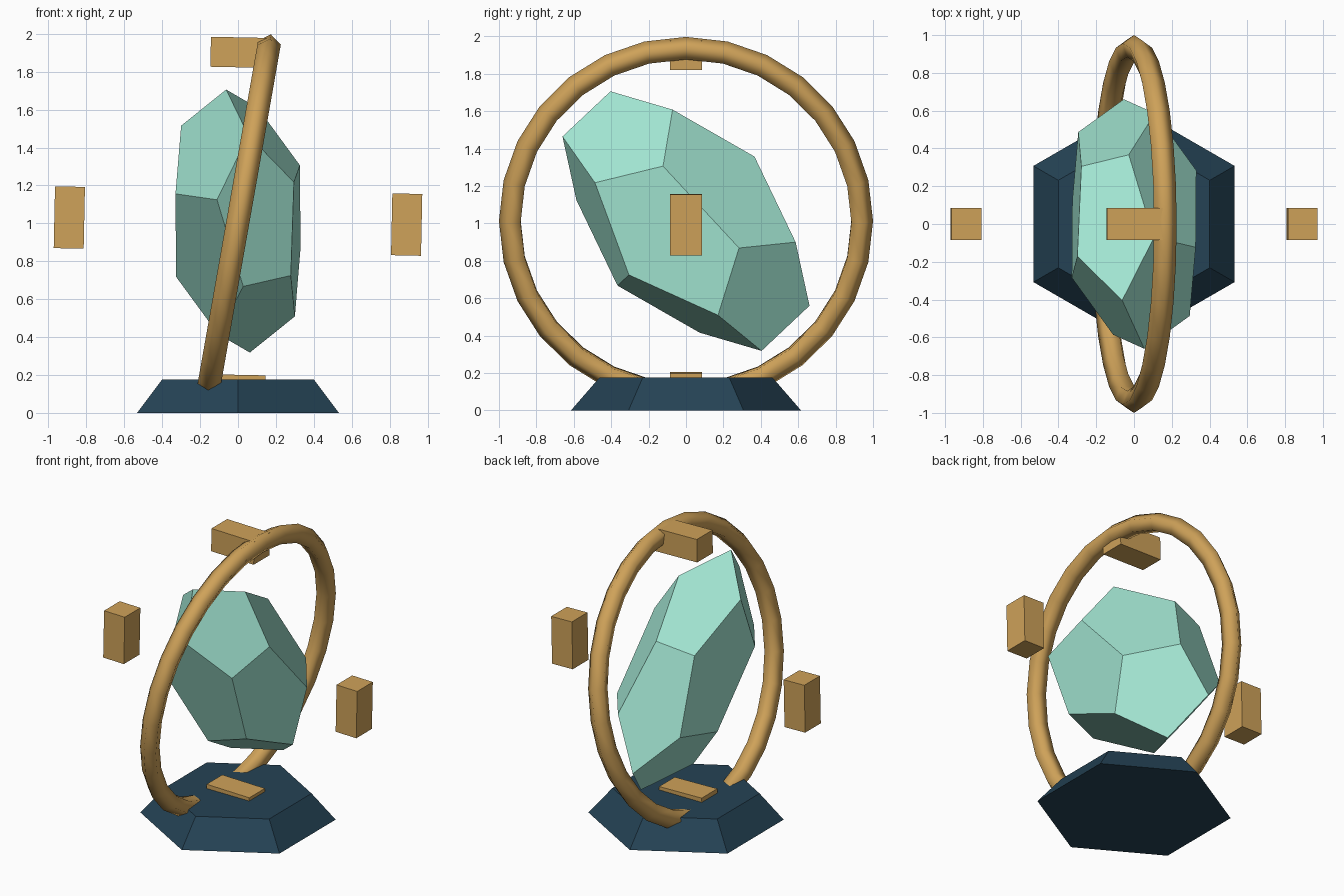
import bpy, bmesh, math
from mathutils import Vector

if "Cube" in bpy.data.objects:
    bpy.data.objects.remove(bpy.data.objects["Cube"])

CENTRE = Vector((0, 0, 1.012))


def material(name, rgb):
    m = bpy.data.materials.new(name)
    m.diffuse_color = (*rgb, 1)
    m.use_nodes = True
    m.node_tree.nodes["Principled BSDF"].inputs["Base Color"].default_value = m.diffuse_color
    return m


gold = material("gold", (0.62, 0.36, 0.10))
mint = material("mint", (0.36, 0.78, 0.64))
navy = material("navy", (0.018, 0.055, 0.09))


def finish(name, mat, smooth=False):
    obj = bpy.context.object
    obj.name = name
    obj.data.materials.append(mat)
    if smooth:
        bpy.ops.object.shade_smooth_by_angle(angle=math.radians(30))
    return obj


# Hexagonal tapered base, corners pointing along y
bpy.ops.mesh.primitive_cone_add(vertices=6, radius1=0.615, radius2=0.463,
                                depth=0.175, location=(0, 0, 0.0875))
finish("base", navy)

# Leaning ring with a five-sided tube
bpy.ops.mesh.primitive_torus_add(major_segments=28, minor_segments=5,
                                 major_radius=0.936, minor_radius=0.064,
                                 location=CENTRE,
                                 rotation=(0, math.radians(100), 0))
finish("ring", gold)
bpy.ops.object.shade_smooth()

# Four blocks spaced around the crystal, turned slightly clockwise
for i, side in enumerate(("right", "bottom", "left", "top")):
    a = math.radians(1.2) + i * math.pi / 2
    bpy.ops.mesh.primitive_cube_add(
        size=1, location=CENTRE + 0.89 * Vector((math.cos(a), 0, -math.sin(a))),
        rotation=(0, a, 0))
    bpy.context.object.scale = (0.158, 0.171, 0.326)
    finish(side + "_block", gold)

# Flattened dodecahedron: axis to one face, and that face's two radius vectors
axis = Vector((0.306, -0.092, -0.087))
u = Vector((0.0207, -0.0309, 0.381))
v = Vector((0.0183, 0.405, -0.1835))
phi = (1 + math.sqrt(5)) / 2
bm = bmesh.new()


def layer(height, radius, sign):
    return [bm.verts.new(sign * (axis * height + radius * (
        u * math.cos(math.tau * k / 5) + v * math.sin(math.tau * k / 5))))
        for k in range(5)]


caps = [layer(1, 1, s) for s in (1, -1)]
belts = [layer(math.sqrt(5) - 2, phi, s) for s in (1, -1)]
for n in range(2):
    cap, belt, other = caps[n], belts[n], belts[1 - n]
    bm.faces.new(cap)
    for k in range(5):
        j = (k + 1) % 5
        bm.faces.new((cap[k], belt[k], other[(k + 3) % 5], belt[j], cap[j]))
bmesh.ops.recalc_face_normals(bm, faces=bm.faces)
mesh = bpy.data.meshes.new("crystal")
bm.to_mesh(mesh)
bm.free()
crystal = bpy.data.objects.new("crystal", mesh)
crystal.location = CENTRE
mesh.materials.append(mint)
bpy.context.collection.objects.link(crystal)
